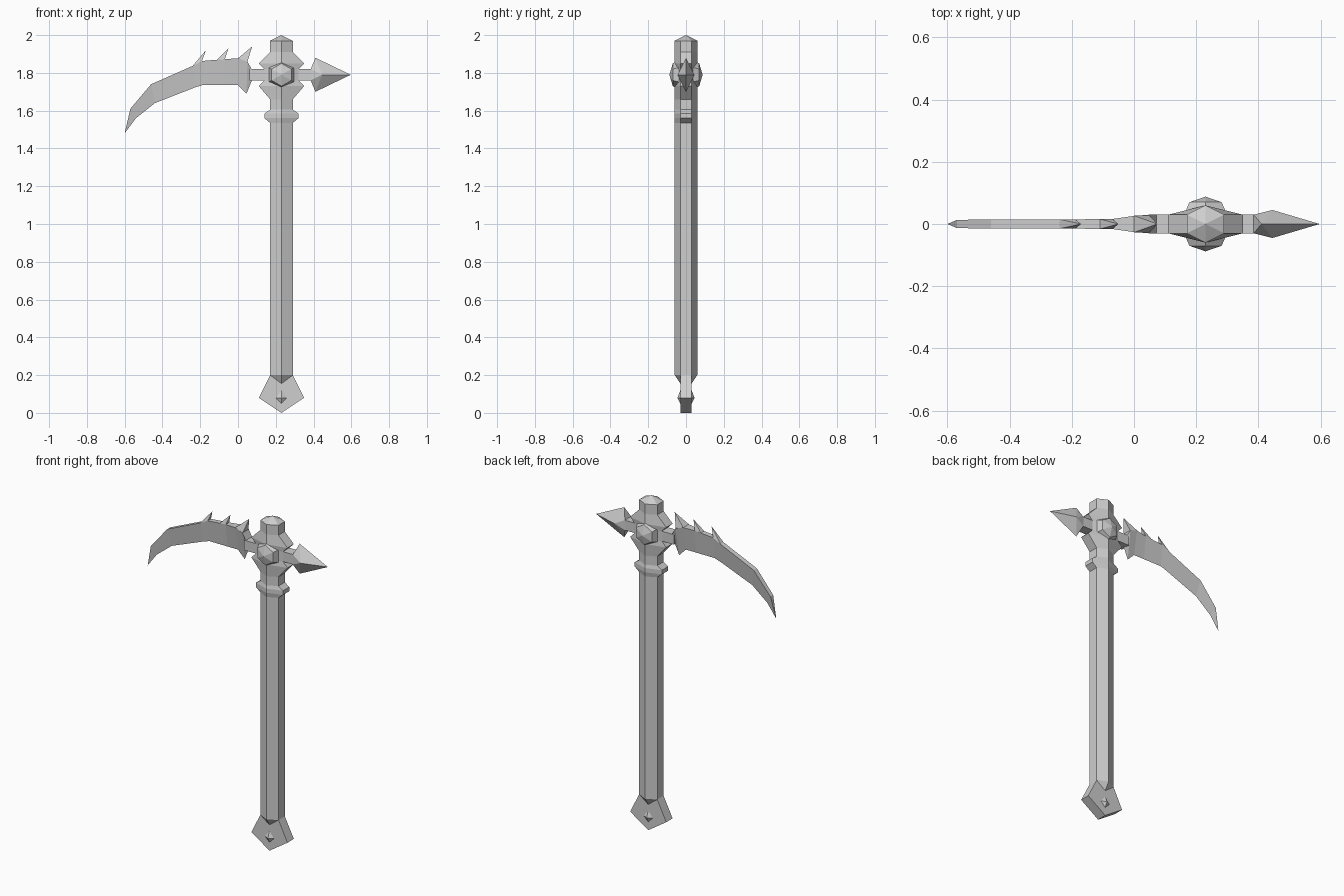
import bpy, bmesh
from math import sin, cos, pi

if "Cube" in bpy.data.objects:
    bpy.data.objects.remove(bpy.data.objects["Cube"])

SHAFT_X = 0.23
HEAD_Z = 1.79
ARM = 0.03

steel = bpy.data.materials.new("plain_grey")
steel.use_nodes = True
grey = (0.62, 0.62, 0.62, 1)
steel.diffuse_color = grey
steel.node_tree.nodes["Principled BSDF"].inputs["Base Color"].default_value = grey


def finish(name, bm):
    bmesh.ops.remove_doubles(bm, verts=bm.verts, dist=0.0001)
    bmesh.ops.recalc_face_normals(bm, faces=bm.faces)
    mesh = bpy.data.meshes.new(name)
    bm.to_mesh(mesh)
    bm.free()
    mesh.materials.append(steel)
    obj = bpy.data.objects.new(name, mesh)
    bpy.context.collection.objects.link(obj)
    return obj


def hull(name, points):
    bm = bmesh.new()
    for p in points:
        bm.verts.new(p)
    res = bmesh.ops.convex_hull(bm, input=bm.verts)
    loose = [v for v in bm.verts if not v.link_faces]
    bmesh.ops.delete(bm, geom=loose, context='VERTS')
    bmesh.ops.dissolve_limit(bm, angle_limit=0.01, verts=bm.verts, edges=bm.edges)
    return finish(name, bm)


def loft(name, rings):
    bm = bmesh.new()
    loops = [[bm.verts.new(p) for p in ring] for ring in rings]
    for a, b in zip(loops, loops[1:]):
        n = len(a)
        for i in range(n):
            j = (i + 1) % n
            bm.faces.new((a[i], a[j], b[j], b[i]))
    bm.faces.new(loops[0])
    bm.faces.new(loops[-1])
    return finish(name, bm)


def hex_ring(z, half_x, half_y=0.06):
    # Flat on both x sides, ridged at front and back
    flat = 0.03
    pts = [(half_x, flat), (0, half_y), (-half_x, flat),
           (-half_x, -flat), (0, -half_y), (half_x, -flat)]
    return [(SHAFT_X + x, y, z) for x, y in pts]


# Shaft with collar and flared head
profile = [(0.2, 0.06), (1.535, 0.06), (1.56, 0.09), (1.585, 0.09), (1.605, 0.06),
           (1.66, 0.06), (1.73, 0.12), (1.76, 0.09), (1.82, 0.09), (1.85, 0.12),
           (1.91, 0.06), (1.97, 0.06)]
loft("shaft", [hex_ring(z, w) for z, w in profile])
hull("shaft_cap", hex_ring(1.97, 0.06) + [(SHAFT_X, 0, 2)])
hull("shaft_foot", hex_ring(0.2, 0.06) + [(SHAFT_X, s * 0.03, 0.155) for s in (-1, 1)])

# Five-sided pommel
outline = [(0, 0.0), (0.12, 0.08), (0.06, 0.2), (-0.06, 0.2), (-0.12, 0.08)]
loft("pommel", [[(SHAFT_X + x, y, z) for x, z in outline] for y in (-0.03, 0.03)])


def boss_ring(radius, y):
    return [(SHAFT_X + radius * sin(i * pi / 3), y, HEAD_Z + radius * cos(i * pi / 3))
            for i in range(6)]


# Studs and faceted bosses on front and back
for side, label in ((-1, "front"), (1, "back")):
    hull(label + "_stud", [(SHAFT_X + x, side * 0.03, 0.08 + z) for x, z in
                           ((0.03, 0), (-0.03, 0), (0, 0.04), (0, -0.03))]
         + [(SHAFT_X, side * 0.045, 0.08)])
    hull(label + "_boss", boss_ring(0.08, side * 0.03) + boss_ring(0.06, side * 0.07)
         + [(SHAFT_X, side * 0.088, HEAD_Z)])


def arm_end(x):
    return [(x, a * ARM, HEAD_Z + b * ARM) for a, b in ((-1, -1), (1, -1), (1, 1), (-1, 1))]


# Cross arm and spear point
loft("cross_arm", [arm_end(0.06), arm_end(0.387)])
hull("spear_point", arm_end(0.385)
     + [(0.41, 0, HEAD_Z + 0.09), (0.41, 0, HEAD_Z - 0.09),
        (0.445, 0.045, HEAD_Z), (0.445, -0.045, HEAD_Z), (0.597, 0, HEAD_Z)])

# Curved blade: flat spine above, sharp edge below
stations = [(0.075, 1.815, 0.075, 1.765, 0.03), (0.05, 1.86, 0.045, 1.69, 0.03),
            (0.0, 1.877, 0.0, 1.735, 0.026), (-0.07, 1.873, -0.07, 1.735, 0.016),
            (-0.19, 1.863, -0.19, 1.735, 0.015), (-0.24, 1.837, -0.23, 1.722, 0.015),
            (-0.46, 1.74, -0.44, 1.64, 0.015), (-0.57, 1.61, -0.54, 1.56, 0.013)]
rings = [[(tx, -t, tz), (tx, t, tz), (bx, 0, bz)] for tx, tz, bx, bz, t in stations]
loft("blade", rings)
hull("blade_tip", rings[-1] + [(-0.6, 0, 1.48)])

# Thorns along the blade spine
thorns = [(-0.24, 1.837, -0.19, 1.863, -0.17, 1.92, 0.015),
          (-0.11, 1.87, -0.07, 1.873, -0.05, 1.93, 0.016),
          (0.0, 1.877, 0.05, 1.86, 0.075, 1.94, 0.027)]
for i, (ax, az, bx, bz, tx, tz, t) in enumerate(thorns):
    hull("thorn_%d" % (i + 1),
         [(x, s * t, z) for x, z in ((ax, az), (bx, bz)) for s in (-1, 1)]
         + [((ax + bx) / 2, 0, min(az, bz) - 0.02), (tx, 0, tz)])
